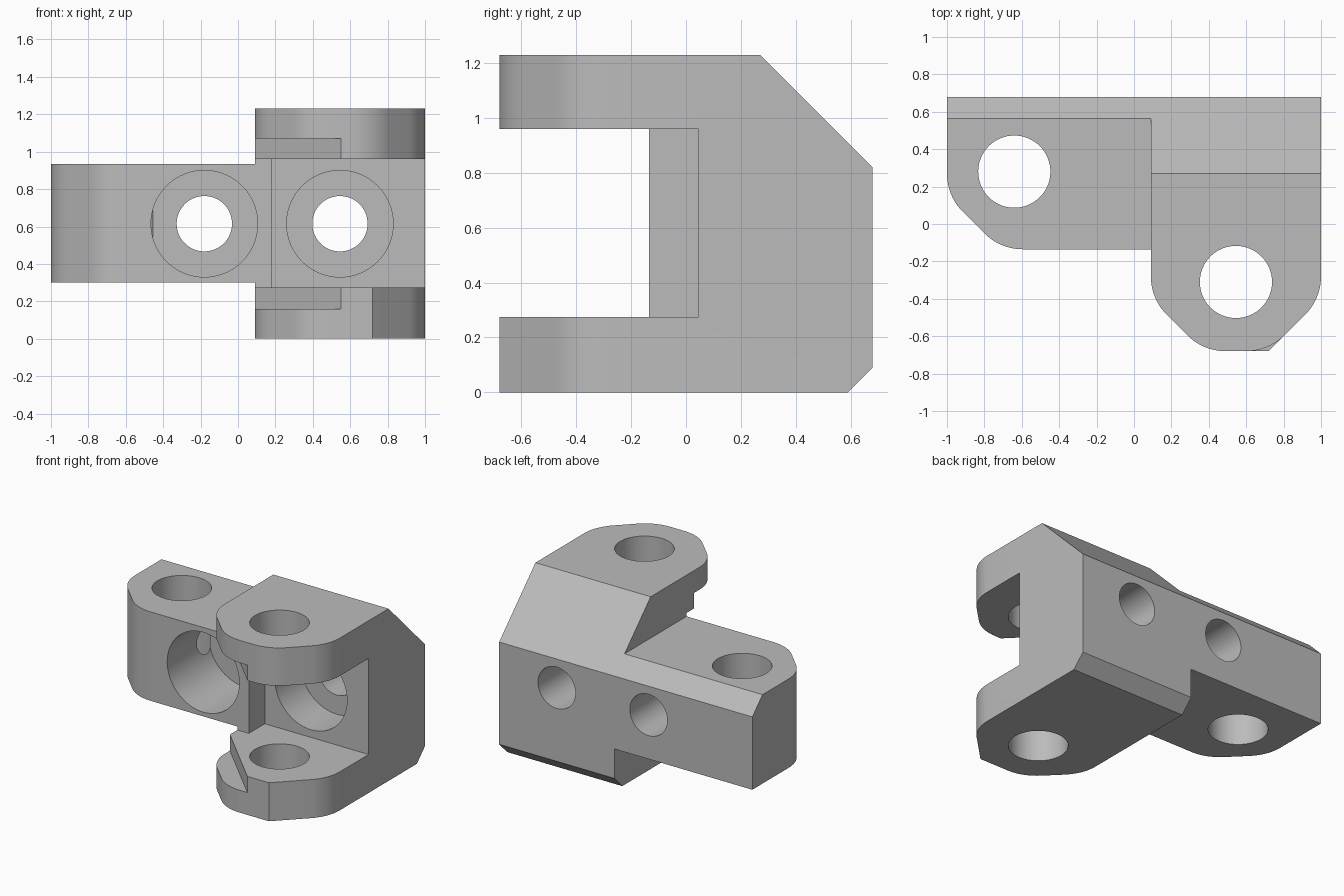
import bpy, bmesh, math
from mathutils import Vector, Matrix

if "Cube" in bpy.data.objects:
    bpy.data.objects.remove(bpy.data.objects["Cube"], do_unlink=True)

grey = bpy.data.materials.new("machined grey")
grey.use_nodes = True
COLOUR = (0.5, 0.5, 0.5, 1)
grey.diffuse_color = COLOUR
grey.node_tree.nodes["Principled BSDF"].inputs["Base Color"].default_value = COLOUR

ROUND = 0.12                      # tangent length of every rounded 45 degree corner
ARM, FORK = (-0.64, 0.28), (0.545, -0.31)   # upright pin holes
BOLTS, BOLT_Z = (-0.18, 0.545), 0.615       # holes running front to back


def arc(prev, corner, nxt, steps=10):
    """Points of a circular fillet on a 45 degree corner."""
    c = Vector(corner)
    a = c + (Vector(prev) - c).normalized() * ROUND
    b = c + (Vector(nxt) - c).normalized() * ROUND
    w = math.cos(math.pi / 8)
    points = []
    for i in range(steps + 1):
        s = i / steps
        k = (1 - s) ** 2, 2 * w * s * (1 - s), s * s
        points.append((a * k[0] + c * k[1] + b * k[2]) / sum(k))
    return points


def prism(name, outline, low, high, along_x=False):
    """Extrude an xy outline along z, or a yz outline along x."""
    bm = bmesh.new()
    face = bm.faces.new([bm.verts.new((p[0], p[1], 0)) for p in outline])
    top = bmesh.ops.extrude_face_region(bm, geom=[face])["geom"]
    bmesh.ops.translate(bm, vec=(0, 0, high - low),
                        verts=[v for v in top if isinstance(v, bmesh.types.BMVert)])
    bmesh.ops.translate(bm, vec=(0, 0, low), verts=bm.verts)
    if along_x:
        for v in bm.verts:
            v.co = v.co.zxy
    return finish(name, bm)


def cylinder(name, centre, radius, depth, along_y=False):
    bm = bmesh.new()
    turn = Matrix.Rotation(math.pi / 2 if along_y else 0, 4, "X")
    bmesh.ops.create_cone(bm, cap_ends=True, segments=64, radius1=radius, radius2=radius,
                          depth=depth, matrix=Matrix.Translation(centre) @ turn)
    return finish(name, bm)


def finish(name, bm):
    bmesh.ops.recalc_face_normals(bm, faces=bm.faces)
    mesh = bpy.data.meshes.new(name)
    bm.to_mesh(mesh)
    bm.free()
    mesh.materials.append(grey)
    ob = bpy.data.objects.new(name, mesh)
    bpy.context.collection.objects.link(ob)
    return ob


def combine(target, tool, operation="DIFFERENCE"):
    mod = target.modifiers.new("combine", "BOOLEAN")
    mod.operation, mod.object, mod.solver = operation, tool, "EXACT"
    bpy.context.view_layer.objects.active = target
    bpy.ops.object.modifier_apply(modifier=mod.name)
    bpy.data.objects.remove(tool, do_unlink=True)


# Fork body: rounded left nose, plain chamfer on the right nose
left, nose_l, nose_r, right = (0.09, -0.40), (0.37, -0.68), (0.72, -0.68), (1, -0.40)
fork = [(0.09, 0.9), *arc((0.09, 0.9), left, nose_l), *arc(left, nose_l, nose_r),
        nose_r, *arc(nose_r, right, (1, 0.9)), (1, 0.9)]
bracket = prism("hinge_bracket", fork, 0, 1.23)

# Upper lug also has its right nose rounded
combine(bracket, prism("nose_cut", arc(nose_l, nose_r, right) + [(0.9, -0.85)], 0.6, 1.4))

# Side arm
end, front = (-1, 0.15), (-0.715, -0.135)
arm = [(-1, 0.8), *arc((-1, 0.8), end, front), *arc(end, front, (0.5, -0.135)),
       (0.5, -0.135), (0.5, 0.8)]
combine(bracket, prism("side_arm", arm, 0.30, 0.935), "UNION")

# Back face with its sloped top and small bottom chamfer
back = [(-1, -0.2), (0.39, -0.2), (0.68, 0.09), (0.68, 0.82), (0.0, 1.5), (-1, 1.5)]
combine(bracket, prism("back_profile", back, -1.3, 1.3, True), "INTERSECT")

# Slot between the lugs, and the diagonal clearance step in both lugs
slot = [(0.18, 0.045), (1.2, 0.045), (1.2, -0.9), (0, -0.9), (0, -0.2),
        (0.09, -0.135), (0.18, -0.135)]
combine(bracket, prism("slot_cut", slot, 0.275, 0.96))
step = [(0.09, -0.22), (0.65, -0.78), (0, -0.78), (0, -0.25)]
combine(bracket, prism("step_cut", step, 0.16, 1.07))

# Upright pin holes
for x, y in (ARM, FORK):
    combine(bracket, cylinder("pin_hole", (x, y, 0.6), 0.193, 2))

# Bolt holes with deep counterbores from the front
for x in BOLTS:
    combine(bracket, cylinder("counterbore", (x, -0.165, BOLT_Z), 0.285, 1, True))
    combine(bracket, cylinder("bolt_hole", (x, 0.5, BOLT_Z), 0.148, 1, True))

bpy.ops.object.select_all(action="DESELECT")
bracket.select_set(True)
bpy.context.view_layer.objects.active = bracket
bpy.ops.object.shade_smooth_by_angle(angle=math.radians(30))
